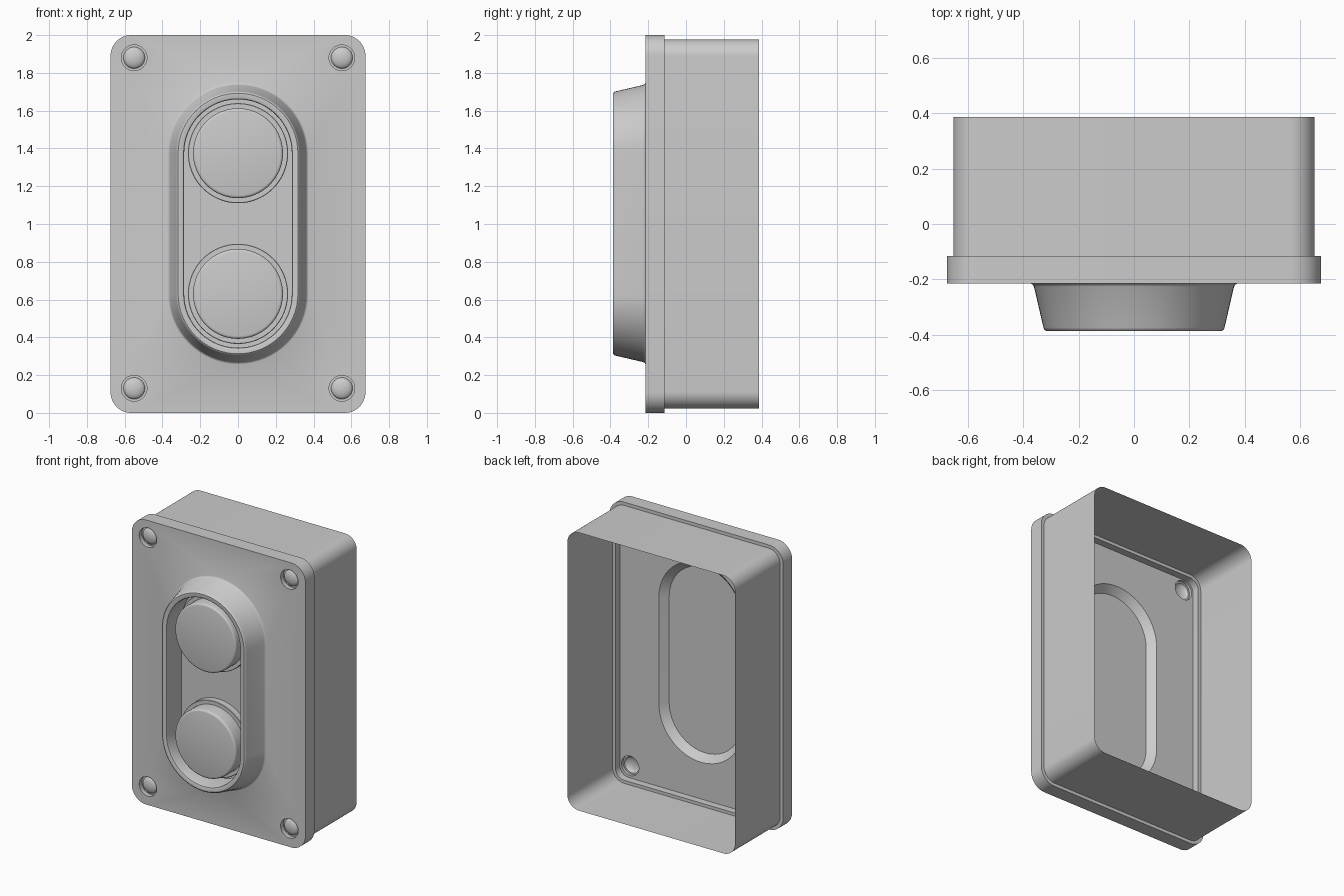
import bpy, bmesh
from math import sin, cos, pi, radians

if "Cube" in bpy.data.objects:
    bpy.data.objects.remove(bpy.data.objects["Cube"])

MID = 1.0025    # height of the raised collar's centre
SCREWS = [(x, z) for x in (-.55, .55) for z in (.13, 1.88)]


def outline(hx, hz, r, y, cx=0, cz=1.0, n=12):
    """Rounded rectangle in the xz plane; becomes a slot or circle when r is large."""
    pts = []
    for q, (sx, sz) in enumerate(((1, 1), (-1, 1), (-1, -1), (1, -1))):
        for i in range(n + 1):
            a = (q + i / n) * pi / 2
            p = (cx + sx * (hx - r) + r * cos(a), y, cz + sz * (hz - r) + r * sin(a))
            if not any(abs(p[0] - o[0]) + abs(p[2] - o[2]) < 1e-6 for o in pts[-1:] + pts[:1]):
                pts.append(p)
    return pts


def circle(r, y, cx, cz, n=12):
    return outline(r, r, r, y, cx, cz, n)


def slot(h, y):
    return outline(h, h + .3725, h, y, 0, MID, 16)


def loft(bm, rings, cap=False):
    """Bridge the rings; return the edge loops of the first and last ring."""
    vs = [[bm.verts.new(p) for p in ring] for ring in rings]
    n = len(vs[0])
    for a, b in zip(vs, vs[1:]):
        for i in range(n):
            j = (i + 1) % n
            bm.faces.new((a[i], a[j], b[j], b[i]))
    if cap:
        bm.faces.new(vs[-1])
    return [[bm.edges.get((v[i], v[(i + 1) % n])) for i in range(n)] for v in (vs[0], vs[-1])]


def finish(bm, name):
    bmesh.ops.recalc_face_normals(bm, faces=bm.faces[:])
    me = bpy.data.meshes.new(name)
    bm.to_mesh(me)
    bm.free()
    ob = bpy.data.objects.new(name, me)
    bpy.context.collection.objects.link(ob)
    bpy.ops.object.select_all(action='DESELECT')
    ob.select_set(True)
    bpy.context.view_layer.objects.active = ob
    bpy.ops.object.shade_smooth_by_angle(angle=radians(35))


# rear housing: thin open-backed box
bm = bmesh.new()
loft(bm, [outline(.652, .977, .09, y) for y in (-.117, .387)])
finish(bm, "housing")

# lid: hollow plate with lip, raised collar and four screw holes
bm = bmesh.new()
back, front = loft(bm, [
    outline(.63, .955, .07, -.165), outline(.63, .955, .07, -.115),
    outline(.675, 1.0, .11, -.115), outline(.675, 1.0, .11, -.215)])
collar = [(.373, -.215), (.366, -.218), (.361, -.226), (.327, -.373), (.324, -.381),
          (.317, -.386), (.295, -.386), (.288, -.383), (.285, -.376), (.285, -.218)]
front += loft(bm, [slot(h, y) for h, y in collar], cap=True)[0]
back += loft(bm, [slot(.327, -.165), slot(.28, -.213)], cap=True)[0]
for x, z in SCREWS:
    f, b = loft(bm, [circle(.068, y, x, z) for y in (-.215, -.165)])
    front += f
    back += b
for edges, ny in ((front, -1), (back, 1)):
    bmesh.ops.triangle_fill(bm, edges=edges, use_beauty=True, normal=(0, ny, 0))
finish(bm, "lid")

# domed screws sunk in the corner holes
for k, (x, z) in enumerate(SCREWS):
    bm = bmesh.new()
    dome = [(.057 * cos(t * pi / 12), -.185 - .024 * sin(t * pi / 12)) for t in range(6)]
    loft(bm, [circle(r, y, x, z) for r, y in [(.068, -.185)] + dome + [(.003, -.209)]], cap=True)
    finish(bm, f"screw_{k + 1}")

# two push buttons, each a stepped collar with a softened cap
button = [(.265, -.218), (.265, -.262), (.262, -.265), (.238, -.265), (.238, -.350),
          (.236, -.358), (.231, -.363), (.223, -.365)]
for name, z in (("upper_button", 1.375), ("lower_button", .63)):
    bm = bmesh.new()
    loft(bm, [circle(r, y, 0, z, 16) for r, y in button], cap=True)
    finish(bm, name)
